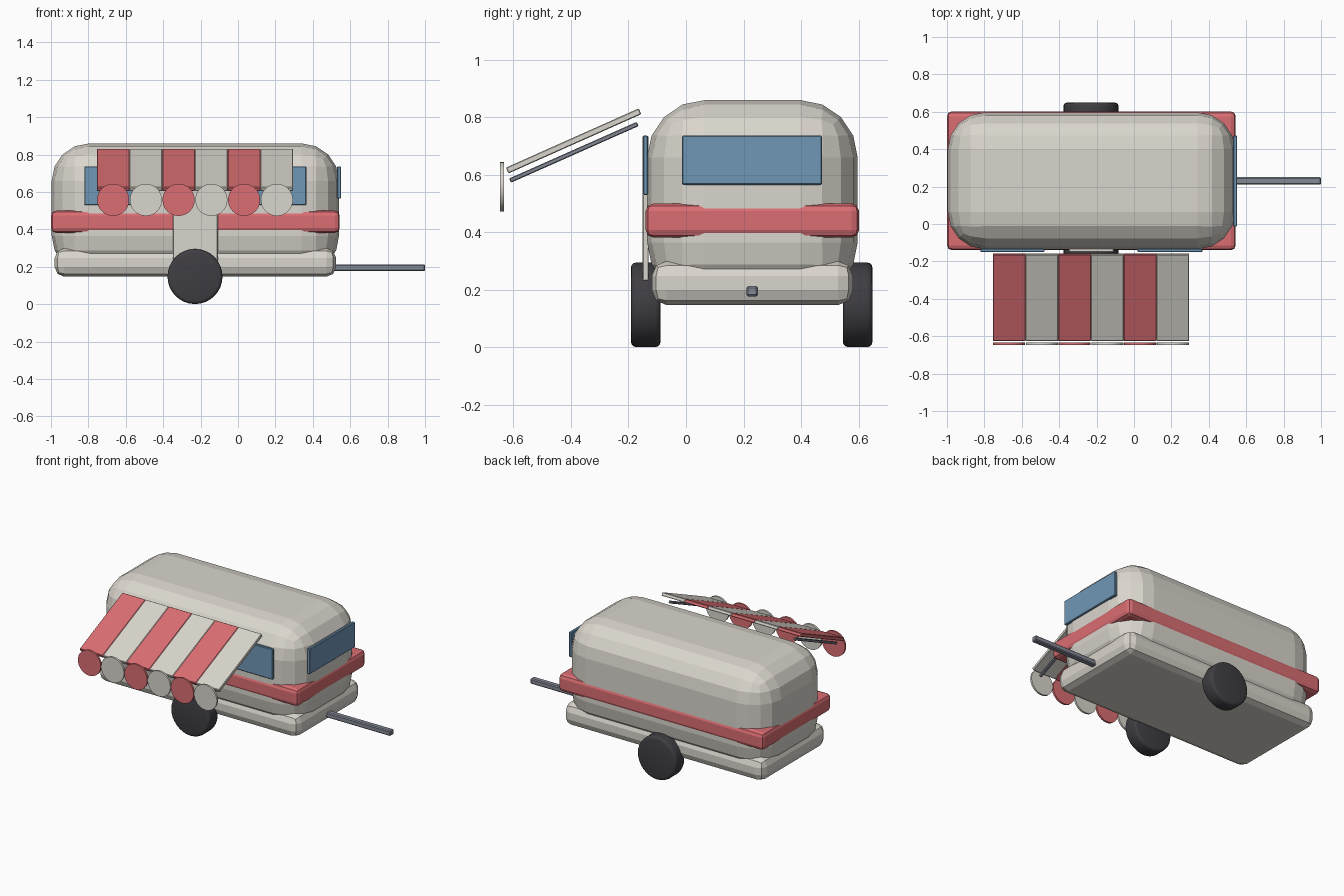
import bpy, bmesh, math
from mathutils import Matrix

if "Cube" in bpy.data.objects:
    bpy.data.objects.remove(bpy.data.objects["Cube"])


def material(name, rgb):
    m = bpy.data.materials.new(name)
    m.diffuse_color = (*rgb, 1)
    m.use_nodes = True
    m.node_tree.nodes["Principled BSDF"].inputs["Base Color"].default_value = m.diffuse_color
    return m


CREAM = material("cream", (0.70, 0.67, 0.61))
RED = material("red", (0.70, 0.155, 0.17))
BLUE = material("window_blue", (0.16, 0.31, 0.47))
RUBBER = material("rubber", (0.050, 0.047, 0.055))
STEEL = material("steel", (0.23, 0.25, 0.30))


def finish(name, bm, mat):
    bmesh.ops.recalc_face_normals(bm, faces=bm.faces)
    me = bpy.data.meshes.new(name)
    bm.to_mesh(me)
    bm.free()
    me.materials.append(mat)
    ob = bpy.data.objects.new(name, me)
    bpy.context.collection.objects.link(ob)
    return ob


def box(name, x, y, z, mat, bevel=0.0, segments=2):
    """Bevelled box from (min, max) ranges on each axis."""
    bm = bmesh.new()
    bmesh.ops.create_cube(bm, size=1)
    for v in bm.verts:
        v.co = [sum(r) / 2 + c * (r[1] - r[0]) for r, c in zip((x, y, z), v.co)]
    if bevel:
        bmesh.ops.bevel(bm, geom=bm.edges[:], offset=bevel, offset_type='OFFSET',
                        segments=segments, profile=0.5, affect='EDGES')
    return finish(name, bm, mat)


def disc(name, x, y, z, radius, depth, mat, bevel=0.0):
    """Cylinder with its axis along y."""
    bm = bmesh.new()
    bmesh.ops.create_cone(bm, cap_ends=True, segments=32, radius1=radius,
                          radius2=radius, depth=depth)
    if bevel:
        rims = [e for e in bm.edges if abs(e.verts[0].co.z - e.verts[1].co.z) < 1e-5]
        bmesh.ops.bevel(bm, geom=rims, offset=bevel, segments=3, profile=0.5,
                        affect='EDGES')
    bm.transform(Matrix.Translation((x, y, z)) @ Matrix.Rotation(math.pi / 2, 4, 'X'))
    ob = finish(name, bm, mat)
    bpy.ops.object.select_all(action='DESELECT')
    ob.select_set(True)
    bpy.context.view_layer.objects.active = ob
    bpy.ops.object.shade_smooth_by_angle(angle=math.radians(32))
    return ob


def sloped_bar(name, x, start, end, thick, mat, bevel):
    """Box spanning an x range, running between two (y, z) points."""
    dy, dz = end[0] - start[0], end[1] - start[1]
    half = math.hypot(dy, dz) / 2
    ob = box(name, x, (-half, half), (-thick / 2, thick / 2), mat, bevel, 1)
    ob.data.transform(Matrix.Translation((0, (start[0] + end[0]) / 2, (start[1] + end[1]) / 2))
                      @ Matrix.Rotation(math.atan2(dz, dy), 4, 'X'))
    return ob


CX, CY = -0.228, 0.231


def hull(name, hx, hy, z, mat, bevel, segments):
    return box(name, (CX - hx, CX + hx), (CY - hy, CY + hy), z, mat, bevel, segments)


# Trailer shell, trim band and lower skirt
hull("body", 0.768, 0.366, (0.165, 0.86), CREAM, 0.20, 4)
hull("trim_band", 0.772, 0.371, (0.382, 0.50), RED, 0.026, 2)
hull("base_skirt", 0.752, 0.350, (0.147, 0.30), CREAM, 0.052, 2)

# Windows and door
box("end_window", (0.53, 0.551), (-0.014, 0.473), (0.565, 0.737), BLUE, 0.004, 1)
for i, x in enumerate([(-0.822, -0.478), (0.02, 0.365)]):
    box(f"side_window_{i + 1}", x, (-0.15, -0.132), (0.53, 0.737), BLUE, 0.004, 1)
box("door", (-0.347, -0.108), (-0.151, -0.13), (0.232, 0.735), CREAM, 0.003, 1)

# Wheels and tow bar
for side, y in (("front", -0.14), ("back", 0.597)):
    disc(f"{side}_wheel", -0.23, y, 0.148, 0.147, 0.103, RUBBER, 0.018)
box("tow_bar", (0.30, 1.0), (0.21, 0.25), (0.177, 0.213), STEEL, 0.006, 1)

# Striped awning with round scallops along its lower edge
STRIPE = 0.175
for i in range(6):
    x0 = -0.755 + i * STRIPE
    mat = CREAM if i % 2 else RED
    sloped_bar(f"awning_stripe_{i + 1}", (x0, x0 + STRIPE), (-0.622, 0.615),
               (-0.16, 0.821), 0.022, mat, 0.003)
    disc(f"awning_scallop_{i + 1}", x0 + STRIPE / 2, -0.64, 0.558, 0.086, 0.013, mat)

# Awning support arms
for i, x in enumerate((-0.70, 0.24)):
    sloped_bar(f"awning_arm_{i + 1}", (x - 0.009, x + 0.009), (-0.612, 0.58),
               (-0.168, 0.777), 0.016, STEEL, 0.003)
